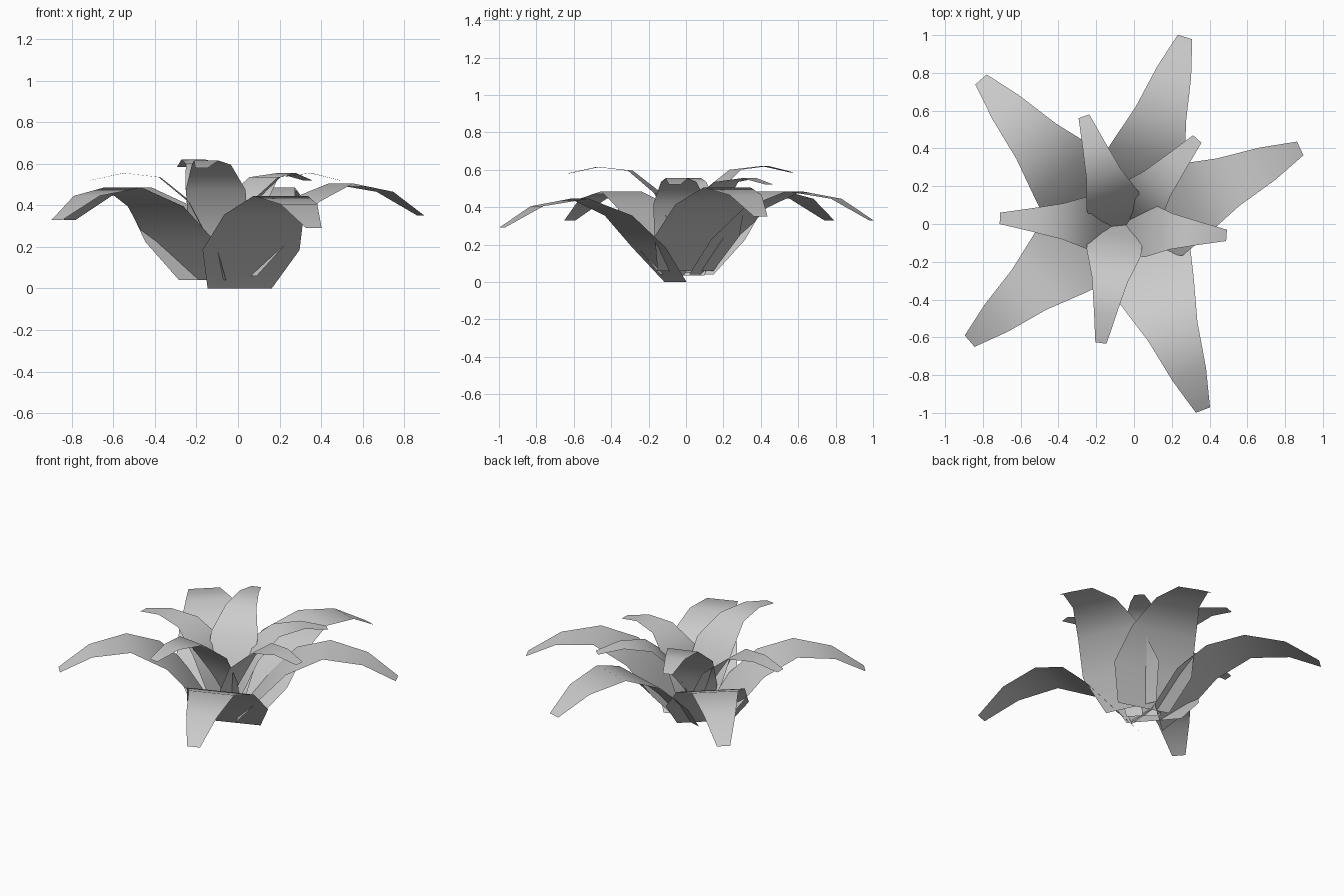
import bpy
from math import hypot
from mathutils import Vector

if "Cube" in bpy.data.objects:
    bpy.data.objects.remove(bpy.data.objects["Cube"])

# Lengthwise profiles: (share of reach, height below the peak, width)
OUTER = [(.085, -.445, .33), (.225, -.26, .50), (.385, -.09, .41),
         (.59, 0, .28), (.815, -.04, .19), (1, -.155, .08)]
INNER = [(-.01, -.52, .20), (.10, -.33, .29), (.25, -.14, .29),
         (.48, -.02, .19), (.75, 0, .12), (1, -.035, .06)]


def leaf(name, root, tip, peak, profile):
    """Arching ribbon leaf from its root (x, y) out to the tip (x, y)."""
    root = Vector((*root, 0))
    d = Vector((*tip, 0)) - root
    reach = hypot(d.x, d.y)
    d /= reach
    side = Vector((-d.y, d.x, 0))
    verts, faces = [], []
    for t, dz, w in profile:
        c = root + d * reach * t + Vector((0, 0, peak + dz))
        verts += [c - side * w / 2, c + side * w / 2]
    for i in range(0, len(verts) - 2, 2):
        faces.append((i, i + 2, i + 3, i + 1))
    me = bpy.data.meshes.new(name)
    me.from_pydata(verts, [], faces)
    me.shade_smooth()
    bpy.context.collection.objects.link(bpy.data.objects.new(name, me))


# Five long drooping outer leaves: root, tip, peak height
for i, (root, tip, peak) in enumerate([
        ((-.045, -.02), (.27, .99), .485), ((-.06, -.04), (.88, .40), .505),
        ((-.025, .03), (.365, -.985), .445), ((-.10, .045), (-.87, -.62), .485),
        ((-.10, -.03), (-.81, .765), .485)]):
    leaf(f"outer_leaf_{i + 1}", root, tip, peak, OUTER)

# Five shorter upright inner leaves
for i, (root, tip, peak) in enumerate([
        ((-.065, -.02), (-.265, .57), .62), ((-.07, 0), (.335, .45), .555),
        ((-.07, -.02), (.49, -.06), .555), ((-.085, .01), (-.175, -.63), .615),
        ((-.07, 0), (-.71, .03), .555)]):
    leaf(f"inner_leaf_{i + 1}", root, tip, peak, INNER)
